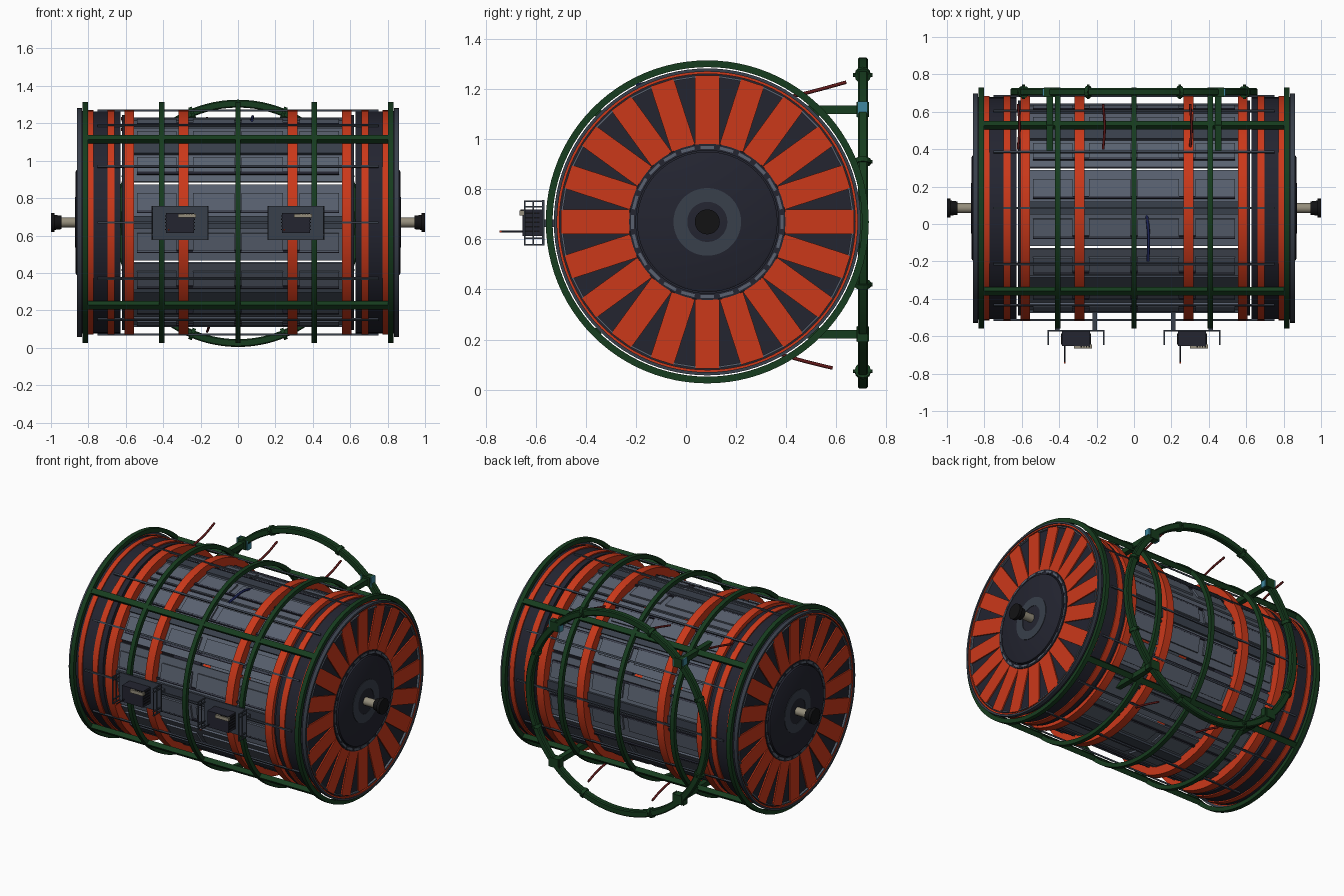
import bpy, bmesh
from math import pi, cos, sin, radians
from mathutils import Matrix, Vector

if "Cube" in bpy.data.objects:
    bpy.data.objects.remove(bpy.data.objects["Cube"])

CY, CZ = 0.085, 0.67          # drum axis
AXIS = Matrix.Translation((0, CY, CZ))


def material(name, col):
    m = bpy.data.materials.new(name)
    m.diffuse_color = (*col, 1)
    m.use_nodes = True
    m.node_tree.nodes["Principled BSDF"].inputs["Base Color"].default_value = m.diffuse_color
    return m


ORANGE = material("orange", (0.6, 0.04, 0.01))
GREEN = material("green", (0.008, 0.045, 0.013))
DARK = material("dark", (0.017, 0.018, 0.03))
SLATE = material("slate", (0.1, 0.12, 0.16))
STEEL = material("steel", (0.04, 0.05, 0.07))
BLACK = material("black", (0.006, 0.006, 0.007))
BEIGE = material("beige", (0.3, 0.27, 0.2))
RED = material("red", (0.12, 0.01, 0.01))
BLUE = material("blue", (0.01, 0.015, 0.08))
CYAN = material("cyan", (0.05, 0.25, 0.35))


def finish(name, bm, mat, smooth=False):
    bmesh.ops.recalc_face_normals(bm, faces=bm.faces)
    me = bpy.data.meshes.new(name)
    bm.to_mesh(me)
    bm.free()
    ob = bpy.data.objects.new(name, me)
    bpy.context.collection.objects.link(ob)
    me.materials.append(mat)
    if smooth:
        bpy.ops.object.select_all(action='DESELECT')
        ob.select_set(True)
        bpy.context.view_layer.objects.active = ob
        bpy.ops.object.shade_smooth_by_angle(angle=radians(35))
    return ob


def lathe(name, profile, mat, place=AXIS, seg=96, closed=True):
    """Revolve (x, radius) points around the x axis."""
    bm = bmesh.new()
    vs = [bm.verts.new((x, 0, r)) for x, r in profile]
    n = len(vs)
    es = [bm.edges.new((vs[i], vs[(i + 1) % n])) for i in range(n if closed else n - 1)]
    bmesh.ops.spin(bm, geom=vs + es, cent=(0, 0, 0), axis=(1, 0, 0), angle=2 * pi, steps=seg)
    bmesh.ops.remove_doubles(bm, verts=bm.verts, dist=1e-5)
    bm.transform(place)
    return finish(name, bm, mat, True)


def ring(name, x0, x1, r0, r1, mat, **kw):
    return lathe(name, [(x0, r0), (x0, r1), (x1, r1), (x1, r0)], mat, **kw)


def disc(name, x0, x1, r, mat, **kw):
    return lathe(name, [(x0, 0), (x0, r), (x1, r), (x1, 0)], mat, closed=False, **kw)


def boxes(name, items, mat):
    """Join boxes given as (centre matrix, size)."""
    bm = bmesh.new()
    for m, s in items:
        bmesh.ops.create_cube(bm, size=1, matrix=m @ Matrix.Diagonal((*s, 1)))
    return finish(name, bm, mat)


def box(name, lo, hi, mat):
    lo, hi = Vector(lo), Vector(hi)
    return boxes(name, [(Matrix.Translation((lo + hi) / 2), hi - lo)], mat)


def around(name, n, offset, x0, x1, r0, r1, width, mat):
    """Boxes repeated around the drum axis."""
    items = [(AXIS @ Matrix.Rotation(radians(offset) + 2 * pi * i / n, 4, 'X')
              @ Matrix.Translation(((x0 + x1) / 2, 0, (r0 + r1) / 2)),
              (abs(x1 - x0), width, r1 - r0)) for i in range(n)]
    return boxes(name, items, mat)


def tube(name, pts, r, mat):
    cu = bpy.data.curves.new(name, 'CURVE')
    cu.dimensions = '3D'
    cu.bevel_depth, cu.bevel_resolution, cu.use_fill_caps = r, 2, True
    sp = cu.splines.new('BEZIER')
    sp.bezier_points.add(len(pts) - 1)
    for p, co in zip(sp.bezier_points, pts):
        p.co = co
        p.handle_left_type = p.handle_right_type = 'AUTO'
    ob = bpy.data.objects.new(name, cu)
    bpy.context.collection.objects.link(ob)
    cu.materials.append(mat)
    return ob


# Hollow slatted drum wall
around("wall_panels", 16, 11.25, -0.56, 0.56, 0.53, 0.542, 0.198, SLATE)
around("seam_covers", 8, 0, -0.56, 0.56, 0.545, 0.56, 0.07, STEEL)
for i, (a, b) in enumerate([(-0.54, -0.33), (-0.24, -0.02), (0.02, 0.24), (0.33, 0.54)]):
    around(f"raised_slats_{i}", 16, 11.25, a, b, 0.542, 0.553, 0.1, SLATE)
around("slat_edges", 16, 16.5, -0.54, 0.54, 0.535, 0.555, 0.014, DARK)
around("long_rods", 12, 0, -0.75, 0.75, 0.594, 0.604, 0.012, STEEL)

for s, side in ((-1, "left"), (1, "right")):
    # Bands and closed end sections
    ring(f"inner_band_{side}", s * 0.265, s * 0.317, 0.53, 0.6, ORANGE)
    ring(f"middle_band_{side}", s * 0.555, s * 0.607, 0.53, 0.6, ORANGE)
    ring(f"spacer_band_{side}", s * 0.607, s * 0.62, 0.53, 0.575, DARK)
    ring(f"end_drum_{side}", s * 0.627, s * 0.84, 0.53, 0.593, DARK)
    ring(f"outer_band_{side}", s * 0.66, s * 0.698, 0.58, 0.6, ORANGE)
    ring(f"edge_band_{side}", s * 0.772, s * 0.803, 0.58, 0.6, ORANGE)
    ring(f"end_flange_{side}", s * 0.835, s * 0.86, 0.6, 0.613, STEEL)
    ring(f"end_trim_{side}", s * 0.835, s * 0.854, 0.591, 0.6, ORANGE)
    # End plate with radial blades and dashed trims
    disc(f"end_plate_{side}", s * 0.825, s * 0.843, 0.595, DARK)
    around(f"radial_blades_{side}", 20, 0, s * 0.84, s * 0.851, 0.31, 0.585, 0.098, ORANGE)
    around(f"rim_dashes_{side}", 20, 9, s * 0.84, s * 0.856, 0.576, 0.584, 0.09, SLATE)
    ring(f"hub_seat_{side}", s * 0.84, s * 0.855, 0.285, 0.312, DARK)
    around(f"hub_dashes_{side}", 24, 0, s * 0.84, s * 0.859, 0.292, 0.304, 0.055, SLATE)
    # Hub and axle
    lathe(f"hub_disc_{side}", [(s * 0.84, 0), (s * 0.84, 0.28), (s * 0.864, 0.28),
                               (s * 0.868, 0.272), (s * 0.868, 0)], DARK, closed=False)
    ring(f"hub_ring_{side}", s * 0.86, s * 0.871, 0.08, 0.135, STEEL)
    disc(f"axle_{side}", s * 0.86, s * 0.96, 0.026, BEIGE, seg=32)
    lathe(f"axle_knob_{side}", [(s * 0.945, 0), (s * 0.945, 0.036), (s * 0.98, 0.04), (s * 0.98, 0.05),
                                (s, 0.05), (s, 0)], BLACK, seg=32, closed=False)

# Green cage: five hoops and four diagonal rails
for i, x in enumerate((-0.817, -0.408, 0, 0.408, 0.817)):
    ring(f"cage_hoop_{i}", x - 0.014, x + 0.014, 0.618, 0.645, GREEN)
around("cage_rails", 4, 45, -0.817, 0.817, 0.613, 0.643, 0.034, GREEN)

# Upright round frame behind the drum
BACK = Matrix.Translation((0, 0.706, 0.665)) @ Matrix.Rotation(pi / 2, 4, 'Z')
lathe("back_frame", [(-0.02, 0.625), (-0.02, 0.655), (-0.014, 0.661), (0.014, 0.661),
                     (0.02, 0.655), (0.02, 0.625), (0.014, 0.619), (-0.014, 0.619)], GREEN, place=BACK)
bm = bmesh.new()
for k in range(8):
    a = radians(22.5 + 45 * k)
    m = (Matrix.Translation((0, 0.706, 0.665)) @ Matrix.Rotation(a, 4, 'Y')
         @ Matrix.Translation((0, 0, 0.64)))
    bmesh.ops.create_cone(bm, cap_ends=True, segments=12, radius1=0.032, radius2=0.032, depth=0.02,
                          matrix=m @ Matrix.Rotation(pi / 2, 4, 'Y'))
    bmesh.ops.create_cone(bm, cap_ends=True, segments=8, radius1=0.008, radius2=0.008, depth=0.078,
                          matrix=m @ Matrix.Rotation(pi / 2, 4, 'X'))
finish("frame_clamps", bm, GREEN)

# Struts tying the round frame to the cage
for sx, side in ((-1, "left"), (1, "right")):
    for sz, level in ((-1, "lower"), (1, "upper")):
        x, z = sx * 0.45, CZ + sz * 0.448
        box(f"{level}_strut_{side}", (x - 0.017, 0.39, z - 0.017), (x + 0.017, 0.7, z + 0.017), GREEN)
        box(f"{level}_strut_clamp_{side}", (x - 0.03, 0.68, z - 0.03), (x + 0.03, 0.73, z + 0.03), GREEN)
        for d in (-0.036, 0.036):
            box(f"{level}_clamp_plate_{side}", (x + d - 0.004, 0.685, z - 0.032),
                (x + d + 0.004, 0.725, z + 0.032), CYAN if sz > 0 else GREEN)

# Control units on the front
for x, side, ant in ((-0.31, "left", -0.37), (0.31, "right", 0.247)):
    box(f"unit_plate_{side}", (x - 0.153, -0.575, 0.575), (x + 0.153, -0.566, 0.757), STEEL)
    box(f"unit_box_{side}", (x - 0.076, -0.652, 0.613), (x + 0.076, -0.57, 0.72), DARK)
    for k in range(5):
        zz = 0.63 + k * 0.018
        box(f"unit_fin_{side}_{k}", (x - 0.08, -0.645, zz), (x + 0.08, -0.585, zz + 0.006), BLACK)
    box(f"unit_panel_{side}", (x - 0.01, -0.665, 0.695), (x + 0.085, -0.645, 0.716), BEIGE)
    for k in range(4):
        px = x + 0.025 + k * 0.014
        box(f"unit_key_{side}_{k}", (px, -0.66, 0.714), (px + 0.007, -0.65, 0.72), BLACK)
    for sx in (-1, 1):
        for z in (0.578, 0.604, 0.73, 0.753):
            px = x + sx * 0.148
            box(f"unit_post_{side}", (px - 0.004, -0.648, z - 0.003), (px + 0.004, -0.57, z + 0.003), STEEL)
        for y in (-0.645, -0.61):
            box(f"unit_guard_{side}", (px - 0.003, y - 0.003, 0.578), (px + 0.003, y + 0.003, 0.753), STEEL)
    # Mounting arms to the drum
    for dx in (-0.1, 0.1):
        box(f"unit_mount_{side}", (x + dx - 0.012, -0.568, 0.65), (x + dx + 0.012, -0.46, 0.68), STEEL)
    tube(f"unit_probe_{side}", [(ant, -0.64, 0.632), (ant, -0.738, 0.632)], 0.004, DARK)
    box(f"probe_tip_{side}", (ant - 0.004, -0.745, 0.628), (ant + 0.004, -0.737, 0.636), ORANGE)

# Loose cables
for i, x in enumerate((-0.62, -0.165, 0.3)):
    tube(f"upper_cable_{i}", [(x, 0.4, 1.165), (x + 0.008, 0.52, 1.195), (x, 0.64, 1.228)], 0.007, RED)
for i, x in enumerate((-0.165, 0.3)):
    tube(f"lower_cable_{i}", [(x, 0.38, 0.14), (x + 0.008, 0.48, 0.112), (x, 0.585, 0.086)], 0.007, RED)
tube("blue_cable", [(0.066, 0.07, 1.2), (0.078, -0.06, 1.235), (0.075, -0.2, 1.215)], 0.008, BLUE)
